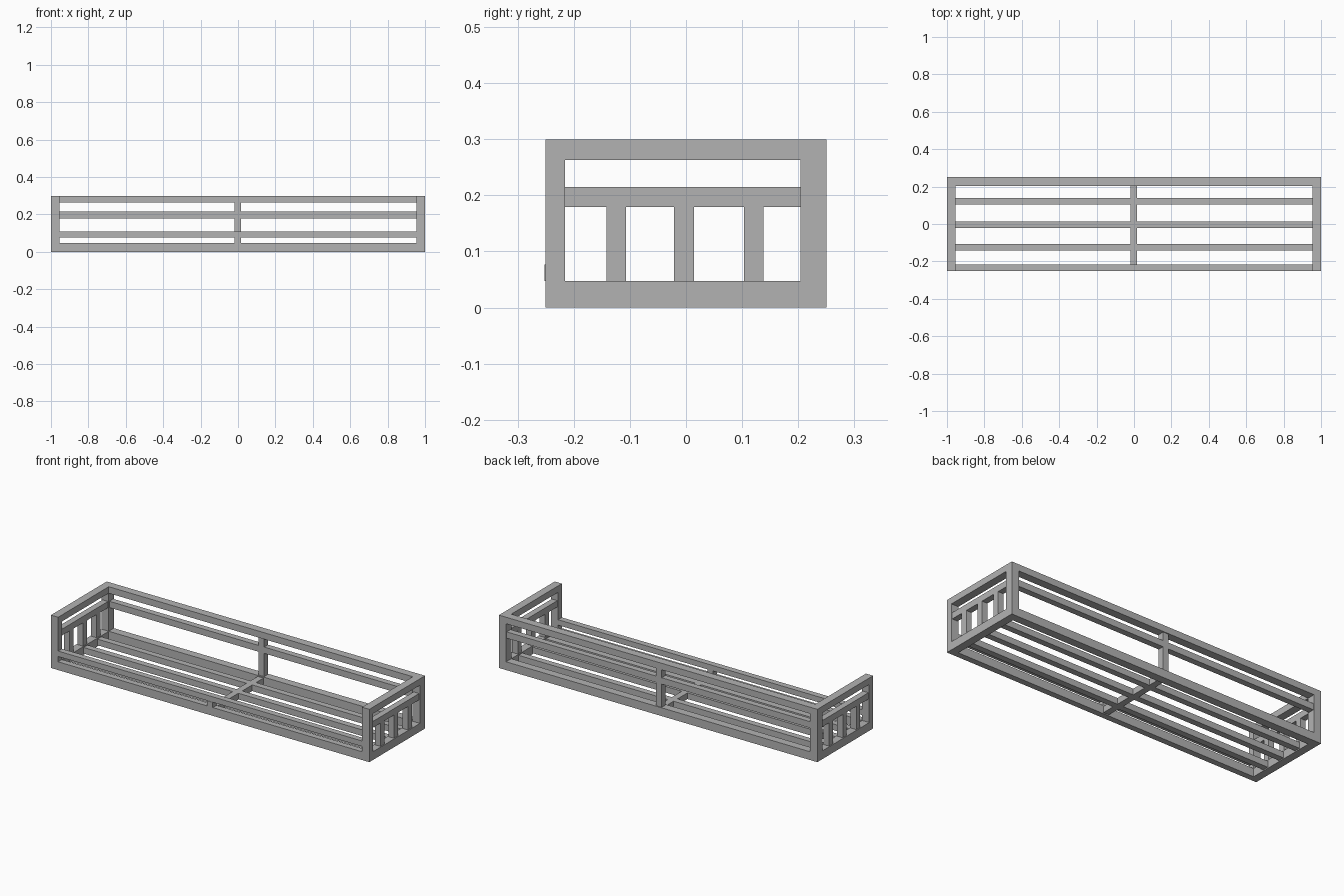
import bpy

cube = bpy.data.objects.get("Cube")
if cube:
    bpy.data.objects.remove(cube, do_unlink=True)

steel = bpy.data.materials.new("grey_steel")
steel.use_nodes = True
steel.diffuse_color = (0.45, 0.45, 0.45, 1)
steel.node_tree.nodes["Principled BSDF"].inputs["Base Color"].default_value = (0.45, 0.45, 0.45, 1)


def bar(name, x, y, z):
    """Square-edged bar spanning the given (low, high) ranges."""
    spans = (x, y, z)
    bpy.ops.mesh.primitive_cube_add(size=1, location=[(a + b) / 2 for a, b in spans])
    ob = bpy.context.object
    ob.name = name
    ob.scale = [b - a for a, b in spans]
    bpy.ops.object.transform_apply(location=False, rotation=False, scale=True)
    ob.data.materials.append(steel)
    return ob


# Shared spans of the frame
FRONT, BACK = (-0.25, -0.216), (0.204, 0.25)
DEPTH = (FRONT[1], BACK[0])
LENGTH = (-0.955, 0.955)
MIDDLE = (-0.019, 0.017)
BASE, LOW, MID, TOP = (0, 0.047), (0.077, 0.108), (0.179, 0.215), (0.263, 0.3)
SLATS = {"front": (-0.142, -0.107), "centre": (-0.021, 0.014), "back": (0.103, 0.138)}

# End panels: posts, rails and balusters
for side, s in (("left", 1), ("right", -1)):
    outer = sorted((s * 0.955, s * 1.0))
    inner = sorted((s * 0.96, s * 0.995))
    bar(f"{side}_front_post", outer, FRONT, (0, 0.3))
    bar(f"{side}_back_post", outer, BACK, (0, 0.3))
    bar(f"{side}_top_rail", outer, DEPTH, TOP)
    bar(f"{side}_middle_rail", inner, DEPTH, MID)
    bar(f"{side}_bottom_rail", outer, DEPTH, BASE)
    for place, y in SLATS.items():
        bar(f"{side}_{place}_baluster", inner, y, (BASE[1], MID[0]))

# Back railing
bar("back_top_rail", LENGTH, BACK, TOP)
bar("back_middle_rail", LENGTH, (0.21, 0.245), MID)
bar("back_bottom_rail", LENGTH, BACK, BASE)
bar("back_lower_stile", MIDDLE, (0.21, 0.245), (BASE[1], MID[0]))
bar("back_upper_stile", MIDDLE, (0.21, 0.245), (MID[1], TOP[0]))

# Low front railing
bar("front_bottom_rail", LENGTH, FRONT, BASE)
bar("front_low_rail", LENGTH, FRONT, LOW)
bar("front_stile", MIDDLE, (-0.252, -0.217), (BASE[1], LOW[0]))

# Base slats and the cross bar between them
for place, y in SLATS.items():
    bar(f"{place}_slat", LENGTH, y, (0.006, 0.041))
edges = [DEPTH[0]] + [v for y in SLATS.values() for v in y] + [DEPTH[1]]
for i in range(0, len(edges), 2):
    bar(f"cross_bar_{i // 2 + 1}", MIDDLE, (edges[i], edges[i + 1]), (0.006, 0.041))
